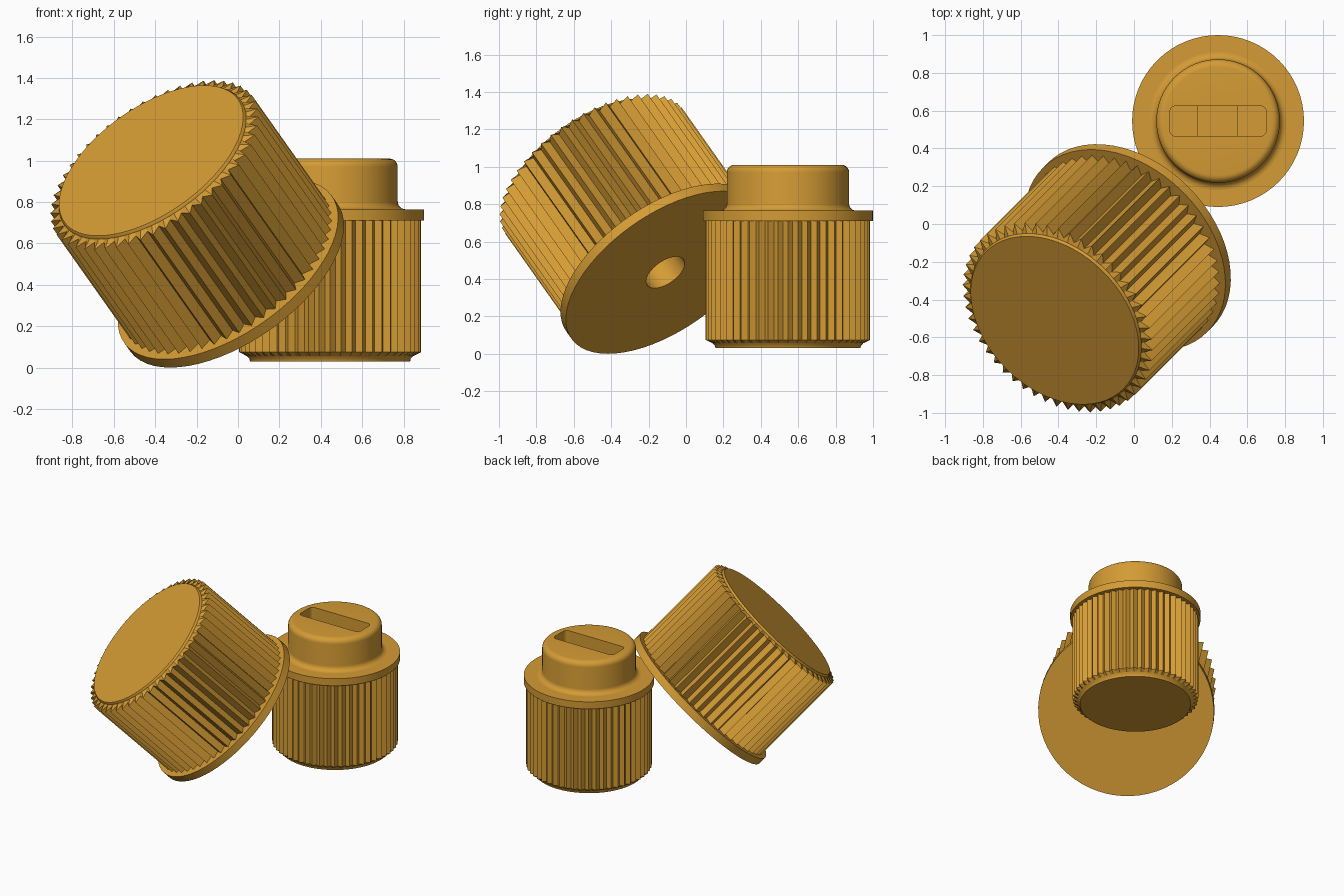
import bpy, bmesh, math
from mathutils import Matrix, Vector

if "Cube" in bpy.data.objects:
    bpy.data.objects.remove(bpy.data.objects["Cube"])

brass = bpy.data.materials.new("brass")
brass.diffuse_color = (0.66, 0.33, 0.035, 1)
brass.use_nodes = True
brass.node_tree.nodes["Principled BSDF"].inputs["Base Color"].default_value = brass.diffuse_color


def finish(bm, name, matrix=Matrix(), smooth=True):
    bmesh.ops.remove_doubles(bm, verts=bm.verts, dist=1e-5)
    bmesh.ops.recalc_face_normals(bm, faces=bm.faces)
    me = bpy.data.meshes.new(name)
    bm.to_mesh(me)
    bm.free()
    ob = bpy.data.objects.new(name, me)
    bpy.context.collection.objects.link(ob)
    me.materials.append(brass)
    ob.matrix_world = matrix
    if smooth:
        bpy.ops.object.select_all(action='DESELECT')
        ob.select_set(True)
        bpy.context.view_layer.objects.active = ob
        bpy.ops.object.shade_smooth_by_angle(angle=math.radians(35))
    return ob


def lathe(name, profile, matrix, steps=64):
    # profile of (radius, height) spun about local z
    bm = bmesh.new()
    vs = [bm.verts.new((r, 0, z)) for r, z in profile]
    es = [bm.edges.new(p) for p in zip(vs, vs[1:])]
    bmesh.ops.spin(bm, geom=vs + es, cent=(0, 0, 0), axis=(0, 0, 1),
                   angle=math.tau, steps=steps, use_merge=False)
    return finish(bm, name, matrix)


def knurl(name, rings, teeth, matrix):
    # rings of (tip radius, root radius, height) joined by quads
    bm = bmesh.new()
    n = teeth * 2
    loops = []
    for tip, root, z in rings:
        loops.append([bm.verts.new((r * math.cos(i * math.tau / n), r * math.sin(i * math.tau / n), z))
                      for i in range(n) for r in [root if i % 2 else tip]])
    for a, b in zip(loops, loops[1:]):
        for i in range(n):
            j = (i + 1) % n
            bm.faces.new((a[i], a[j], b[j], b[i]))
    return finish(bm, name, matrix, smooth=False)


def arc(cx, cz, r, a0, a1, n=6):
    return [(cx + r * math.cos(math.radians(a0 + (a1 - a0) * i / n)),
             cz + r * math.sin(math.radians(a0 + (a1 - a0) * i / n))) for i in range(n + 1)]


def place(origin, axis):
    return Matrix.Translation(origin) @ Vector(axis).to_track_quat('Z', 'Y').to_matrix().to_4x4()


# Tilted large knob, its flange resting on the ground
big = place((-0.02, -0.11, 0.435), (-0.5, -0.5, 0.7071))
lathe("large_flange", [(0, 0.5), (0.119, 0.5), (0.119, 0), (0.615, 0),
                       (0.615, 0.057), (0.5, 0.057)], big)
knurl("large_grip", [(0.58, 0.53, 0.05), (0.58, 0.53, 0.77), (0.522, 0.522, 0.785)], 52, big)
lathe("large_end_cap", [(0.523, 0.77), (0.522, 0.788), (0.514, 0.8), (0, 0.8)], big)

# Upright small knob, end cap down
cx, cy = 0.445, 0.545
small = place((cx, cy, 0.765), (0, 0, -1))
lathe("small_flange", [(0.3, 0), (0.455, 0), (0.455, 0.055), (0.38, 0.055)], small)
knurl("small_grip", [(0.44, 0.415, 0.05), (0.44, 0.415, 0.69), (0.405, 0.405, 0.708)], 52, small)
lathe("small_end_cap", [(0.408, 0.7), (0.4, 0.712), (0.39, 0.722), (0.387, 0.735), (0, 0.735)], small)

# Hub with filleted foot and rounded rim
hub = lathe("small_hub", [(0, 0.72), (0.365, 0.72)] + arc(0.365, 0.803, 0.038, -90, -180)
            + arc(0.287, 0.97, 0.04, 0, 90) + [(0, 1.01)], Matrix.Translation((cx, cy, 0)))


# Slot in the hub with a deeper middle
def slot_cutter(name, x0, x1, z0, radius):
    bm = bmesh.new()
    bmesh.ops.create_cube(bm, size=1, matrix=Matrix.Translation(((x0 + x1) / 2, cy, (z0 + 1.1) / 2))
                          @ Matrix.Diagonal((x1 - x0, 0.16, 1.1 - z0, 1)))
    if radius:
        upright = [e for e in bm.edges if abs(e.verts[0].co.z - e.verts[1].co.z) > 0.05]
        bmesh.ops.bevel(bm, geom=upright, offset=radius, segments=4, profile=0.5, affect='EDGES')
    ob = finish(bm, name, smooth=False)
    ob.hide_render = True
    ob.hide_set(True)
    mod = hub.modifiers.new(name, 'BOOLEAN')
    mod.operation = 'DIFFERENCE'
    mod.solver = 'EXACT'
    mod.object = ob
    # cut before the smoothing modifier, if any
    return ob


cutters = [slot_cutter("slot_cutter", 0.19, 0.70, 0.86, 0.03),
           slot_cutter("deep_slot_cutter", 0.34, 0.545, 0.78, 0)]

# Bake the cuts so the helpers can go
bpy.context.view_layer.update()
cut = bpy.data.meshes.new_from_object(hub.evaluated_get(bpy.context.evaluated_depsgraph_get()))
hub.modifiers.clear()
hub.data = cut
for c in cutters:
    bpy.data.objects.remove(c)
